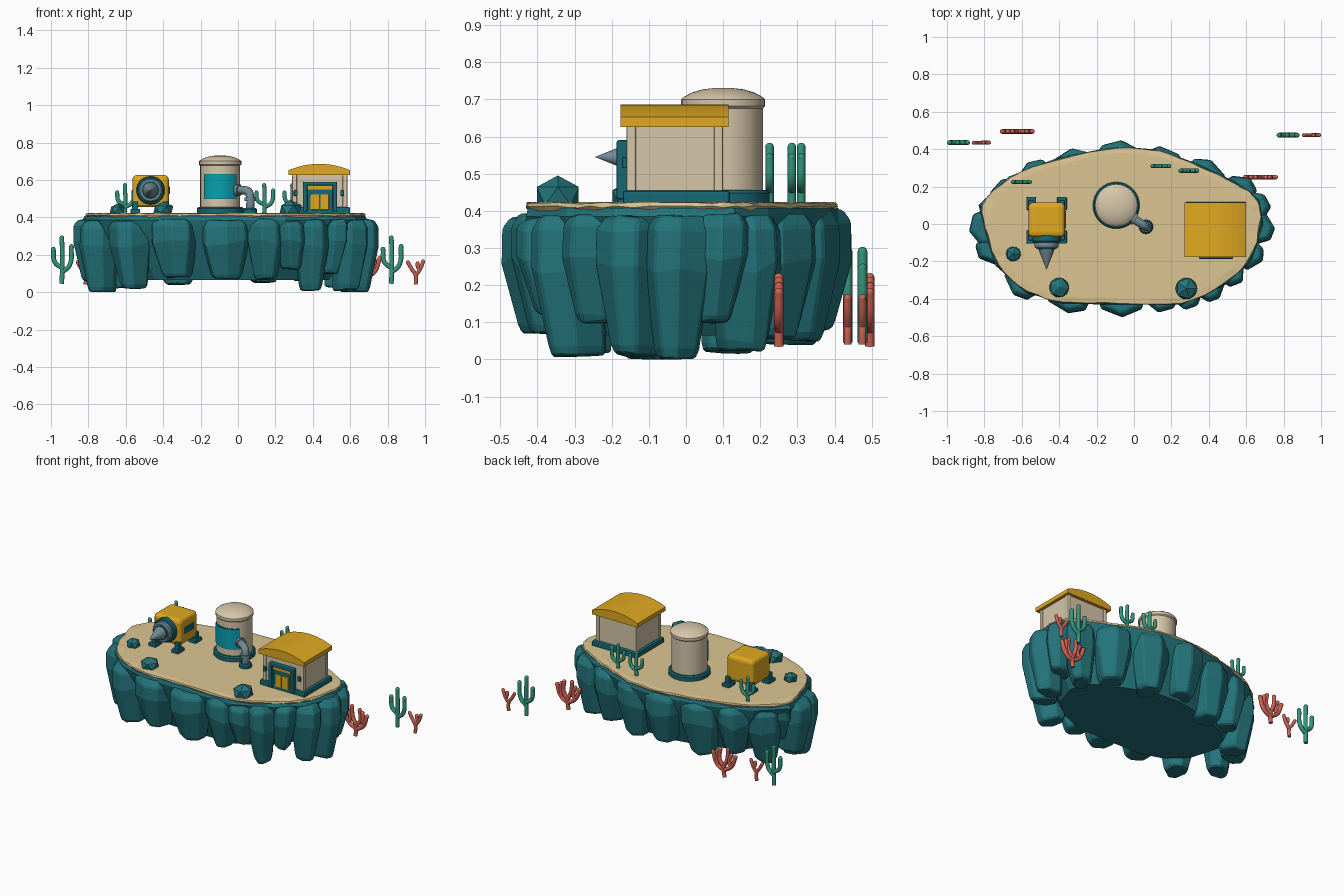
import bpy, bmesh, math, random
from mathutils import Vector, Matrix

if "Cube" in bpy.data.objects:
    bpy.data.objects.remove(bpy.data.objects["Cube"])

random.seed(4)


def material(name, r, g, b):
    m = bpy.data.materials.new(name)
    lin = [((c / 255 + 0.055) / 1.055) ** 2.4 for c in (r, g, b)]
    m.diffuse_color = (*lin, 1)
    m.use_nodes = True
    m.node_tree.nodes["Principled BSDF"].inputs["Base Color"].default_value = m.diffuse_color
    return m


ROCK = material("teal rock", 35, 116, 123)
SAND = material("sand", 220, 197, 146)
GOLD = material("golden yellow", 224, 169, 32)
CREAM = material("cream", 214, 199, 170)
TRIM = material("dark teal trim", 22, 104, 116)
GLASS = material("cyan glass", 8, 160, 176)
METAL = material("blue grey metal", 114, 140, 148)
GREEN = material("green coral", 52, 150, 126)
RED = material("red coral", 206, 98, 82)


def finish(name, bm, mat, smooth=True, bevel=0, segments=2, angle=35):
    bmesh.ops.remove_doubles(bm, verts=bm.verts, dist=1e-5)
    bmesh.ops.recalc_face_normals(bm, faces=bm.faces)
    me = bpy.data.meshes.new(name)
    bm.to_mesh(me)
    bm.free()
    me.materials.append(mat)
    ob = bpy.data.objects.new(name, me)
    bpy.context.collection.objects.link(ob)
    if smooth:
        for p in me.polygons:
            p.use_smooth = True
        me.set_sharp_from_angle(angle=math.radians(angle))
    if bevel:
        mod = ob.modifiers.new("bevel", "BEVEL")
        mod.width, mod.segments = bevel, segments
    return ob


def box(name, x, y, z, mat, bevel=0.004, segments=2):
    bm = bmesh.new()
    bmesh.ops.create_cube(bm, size=1)
    for v in bm.verts:
        v.co = Vector([(r[0] + r[1]) / 2 + c * (r[1] - r[0]) for r, c in zip((x, y, z), v.co)])
    return finish(name, bm, mat, False, bevel, segments)


def rings(name, loops, mat, **kw):
    """Skin a stack of closed loops and cap both ends."""
    bm = bmesh.new()
    rows = [[bm.verts.new(p) for p in loop] for loop in loops]
    n = len(rows[0])
    for a, b in zip(rows, rows[1:]):
        for i in range(n):
            bm.faces.new((a[i], a[(i + 1) % n], b[(i + 1) % n], b[i]))
    bm.faces.new(rows[0])
    bm.faces.new(rows[-1])
    return finish(name, bm, mat, **kw)


def lathe(name, profile, mat, loc, direction=(0, 0, 1), seg=32):
    rot = Vector((0, 0, 1)).rotation_difference(Vector(direction)).to_matrix()
    turn = [2 * math.pi * i / seg for i in range(seg)]
    loops = [[Vector(loc) + rot @ Vector((r * math.cos(a), r * math.sin(a), h)) for a in turn]
             for r, h in profile]
    return rings(name, loops, mat)


def tubes(name, paths, radius, mat, loc, scale=(1, 1, 1)):
    """Round tubes along smooth paths, with ball tips."""
    cu = bpy.data.curves.new(name, "CURVE")
    cu.dimensions, cu.bevel_depth, cu.bevel_resolution = "3D", radius, 3
    cu.use_fill_caps, cu.resolution_u = True, 6
    tips = []
    for path in paths:
        sp = cu.splines.new("BEZIER")
        sp.bezier_points.add(len(path) - 1)
        for p, co in zip(sp.bezier_points, path):
            p.co = Vector(loc) + Vector(co) * Vector(scale)
            p.handle_left_type = p.handle_right_type = "AUTO"
        tips.append(sp.bezier_points[-1].co.copy())
    tmp = bpy.data.objects.new(name + "_path", cu)
    bpy.context.collection.objects.link(tmp)
    me = bpy.data.meshes.new_from_object(tmp.evaluated_get(bpy.context.evaluated_depsgraph_get()))
    bpy.data.objects.remove(tmp)
    bm = bmesh.new()
    bm.from_mesh(me)
    for tip in tips:
        bmesh.ops.create_uvsphere(bm, u_segments=10, v_segments=8, radius=radius, matrix=Matrix.Translation(tip))
    return finish(name, bm, mat, angle=75)


# Island outline, smoothed and slightly ragged
coarse = [Vector(p) for p in (
    (-.09, .41), (-.40, .35), (-.66, .25), (-.82, .10), (-.78, -.06), (-.73, -.22), (-.57, -.36),
    (-.38, -.42), (-.08, -.425), (.25, -.425), (.48, -.32), (.62, -.19), (.68, 0), (.66, .13),
    (.54, .22), (.35, .31), (.14, .39))]
outline = []
for i in range(len(coarse)):
    a, b, c, d = (coarse[(i + k) % len(coarse)] for k in (-1, 0, 1, 2))
    for t in (0, .25, .5, .75):
        p = .5 * (2 * b + (c - a) * t + (2 * a - 5 * b + 4 * c - d) * t * t + (3 * b - a - 3 * c + d) * t ** 3)
        outline.append(p * random.uniform(.988, 1.006))


def level(scale, z, pts, wob=0):
    return [Vector((-.07 + (p.x + .07) * scale, p.y * scale, z + random.uniform(-wob, wob))) for p in pts]


rings("sand_top", [level(.985, .40, outline), level(1, .411, outline, .003), level(.995, .421, outline, .003),
                   level(.93, .424, outline)], SAND, smooth=False)
rings("rock_core", [level(.74, .065, coarse), level(.82, .15, coarse), level(.98, .33, coarse),
                    level(1.015, .385, coarse), level(1.0, .408, coarse)], ROCK, smooth=False)

# Boulders hanging around the rim: outer x, outer y, half width, bottom, top
boulders = [
    (-.09, .45, .125, .08, .405), (-.34, .405, .125, .04, .39), (-.56, .335, .115, .08, .39),
    (-.74, .22, .105, .02, .38), (-.885, -.03, .10, .06, .39), (-.81, .11, .08, .16, .40),
    (-.83, -.185, .10, .0, .38), (-.63, -.39, .115, .02, .385), (-.37, -.475, .13, .075, .39),
    (-.07, -.50, .13, .07, .385), (.16, -.475, .10, .07, .39),
    (.30, -.46, .085, .12, .38), (.43, -.415, .09, .01, .39), (.57, -.325, .075, .10, .39),
    (.68, -.215, .09, .01, .385), (.755, -.03, .095, .0, .385), (.725, .13, .085, .10, .39),
    (.635, .235, .095, .025, .385), (.42, .34, .12, .06, .39), (.17, .415, .12, .05, .40)]
for i, (x, y, w, low, top) in enumerate(boulders):
    n = Vector(((x + .07) / .64, y / .22, 0)).normalized()
    t = Vector((-n.y, n.x, 0))
    depth = .105
    centre = Vector((x, y, 0)) - n * depth
    off = random.uniform(.1, .9)
    angles = [2 * math.pi * (k + off + random.uniform(-.15, .15)) / 7 for k in range(7)]
    tilt = random.uniform(-.02, .02)
    loops = []
    # height fraction, width factor, inward lean
    for f, s, lean in ((0, .52, .03), (.07, .64, .026), (.62, .98, .0), (.90, .98, .002), (1, .80, .015)):
        wob = .02 if .5 < f < .7 else .006
        loops.append([centre - n * lean + t * (w * s * 1.04 * math.cos(a) + tilt * (1 - f))
                      + n * (depth * (s + 1) / 2 * math.sin(a))
                      + Vector((0, 0, max(0, low + (top - low) * f + random.uniform(-wob, wob)))) for a in angles])
    rings(f"rim_boulder_{i}", loops, ROCK, smooth=False, bevel=.007, segments=1)

# Loose stones on the sand
for i, (x, y, r, h) in enumerate(((-.645, -.16, .045, .035), (-.40, -.34, .06, .045), (.28, -.345, .066, .055))):
    bm = bmesh.new()
    bmesh.ops.create_icosphere(bm, subdivisions=1, radius=1,
                               matrix=Matrix.Translation((x, y, .44)) @ Matrix.Diagonal((r, r, h, 1)))
    finish(f"loose_stone_{i}", bm, ROCK, False)

# Shed: base, walls, corner posts and arched roof
box("shed_base", (.275, .60), (-.17, .118), (.41, .455), TRIM, .008)
box("shed_walls", (.295, .58), (-.155, .095), (.45, .63), CREAM)
for i, px in enumerate((.29, .56)):
    for j, py in enumerate((-.16, .075)):
        box(f"shed_post_{i}{j}", (px, px + .025), (py, py + .025), (.45, .63), CREAM, .005)
arch = [(.27, .626)] + [(.435 + .165 * u, .652 + .034 * (1 - u * u)) for u in [k / 10 - 1 for k in range(21)]] + [(.60, .626)]
rings("shed_roof", [[Vector((x, y, z)) for x, z in arch] for y in (-.176, .115)], GOLD)

# Shed doorway
for i, dx in enumerate((.347, .505)):
    box(f"door_jamb_{i}", (dx, dx + .025), (-.187, -.15), (.43, .585), TRIM, .006)
box("door_lintel", (.347, .53), (-.187, -.15), (.57, .59), TRIM, .006)
box("door_header", (.372, .505), (-.172, -.15), (.548, .571), GOLD, .002)
box("door_surround", (.372, .505), (-.168, -.15), (.43, .55), TRIM, .002)
for i, dx in enumerate((.388, .44)):
    box(f"door_leaf_{i}", (dx, dx + .046), (-.175, -.16), (.44, .522), GOLD, .003)
for i, dx in enumerate((.298, .548)):
    box(f"wall_lamp_{i}", (dx, dx + .02), (-.172, -.15), (.515, .545), TRIM, .003)

# Storage tank with domed lid and curved window
tank = Vector((-.095, .10, 0))
lathe("tank_base", [(.125, .41), (.125, .448), (.118, .456)], TRIM, tank)
lathe("tank_body", [(.107, .45), (.107, .685)], CREAM, tank)
lathe("tank_lid", [(.107, .676), (.113, .682), (.113, .700), (.105, .707), (.085, .718), (.055, .727), (.02, .731)],
      CREAM, tank)


def curved_plate(name, half, z0, z1, r, mat):
    arc = [math.radians(-90 + half * (k / 8 - 1)) for k in range(17)]
    strip = [(r, a) for a in arc] + [(.102, a) for a in reversed(arc)]
    rings(name, [[tank + Vector((q * math.cos(a), q * math.sin(a), z)) for q, a in strip] for z in (z0, z1)], mat)


curved_plate("tank_window_rim", 53, .497, .633, .109, TRIM)
curved_plate("tank_window", 51, .502, .628, .112, GLASS)

# Outlet pipe with flanges
out = Vector((.86, -.51, 0)).normalized()
start = Vector((-.02, .04, .545))
lathe("pipe_wall_flange", [(.032, 0), (.032, .018)], METAL, start + out * .015, out, 20)
tubes("outlet_pipe", [[(-.03, .045, .545), (.03, .007, .545), (.055, -.009, .537), (.064, -.015, .515), (.064, -.015, .43)]],
      .023, METAL, (0, 0, 0))
lathe("pipe_collar", [(.030, .488), (.030, .506)], METAL, (.064, -.015, 0), seg=20)
lathe("pipe_foot", [(.038, .41), (.038, .442), (.032, .45)], TRIM, (.064, -.015, 0), seg=20)

# Drilling machine: body, side vent, legs and feet
box("drill_body", (-.565, -.37), (-.07, .115), (.455, .626), GOLD, .024, 3)
box("side_vent", (-.376, -.364), (-.025, .07), (.525, .565), TRIM, .003)
for i, sx in enumerate((-1, 1)):
    for j, cy in enumerate((-.07, .11)):
        fx = -.4675 + sx * .082
        box(f"drill_leg_{i}{j}", (fx - .016, fx + .016), (cy - .018, cy + .018), (.42, .485), TRIM, .005)
        box(f"drill_foot_{i}{j}", (fx - .026, fx + .026), (cy - .035, cy + .035), (.41, .445), TRIM, .005)

# Drill head pointing forward
head, front = (-.4675, 0, .545), (0, -1, 0)
lathe("drill_mount", [(.076, .06), (.076, .092), (.07, .10)], TRIM, head, front)
lathe("drill_collar", [(.064, .095), (.064, .122), (.057, .13)], METAL, head, front)
lathe("drill_ring", [(.048, .128), (.048, .135)], TRIM, head, front)
lathe("drill_bit", [(.043, .13), (.038, .15), (.001, .243)], METAL, head, front)

# Corals: flat branching tubes
branch = [[(0, 0, 0), (.003, 0, .13), (0, 0, .245)],
          [(0, 0, .085), (-.037, 0, .115), (-.045, 0, .185)],
          [(0, 0, .06), (.042, 0, .10), (.052, 0, .20)]]
fan = [[(0, 0, 0), (.005, 0, .06), (-.02, 0, .12), (-.025, 0, .185)],
       [(0, 0, .045), (-.05, 0, .08), (-.08, 0, .15)], [(-.05, 0, .08), (-.035, 0, .105), (-.05, 0, .155)],
       [(.003, 0, .06), (.035, 0, .11), (.03, 0, .175)],
       [(0, 0, .04), (.055, 0, .075), (.082, 0, .145)], [(.05, 0, .07), (.055, 0, .11), (.05, 0, .16)]]
twig = [[(0, 0, 0), (0, 0, .05), (-.022, 0, .085), (-.042, 0, .12)],
        [(0, 0, .05), (.025, 0, .085), (.04, 0, .125)], [(.02, 0, .08), (.01, 0, .10), (.01, 0, .115)]]
corals = [("green_coral", GREEN, branch, .013, (
              (-.942, .435, .045, 1), (.82, .475, .045, 1),
              (-.605, .225, .415, .64), (.14, .31, .415, .64), (.29, .285, .415, .64))),
          ("red_fan_coral", RED, fan, .0125, ((-.625, .495, .035, 1), (.675, .25, .035, 1))),
          ("red_twig_coral", RED, twig, .0105, ((-.815, .435, .04, 1), (.95, .475, .04, 1)))]
for name, mat, paths, radius, spots in corals:
    for i, (x, y, z, s) in enumerate(spots):
        wide = s if s == 1 else .92
        tubes(f"{name}_{i}", paths, radius * (s + 2) / 3, mat, (x, y, z), (wide, 1, s))
